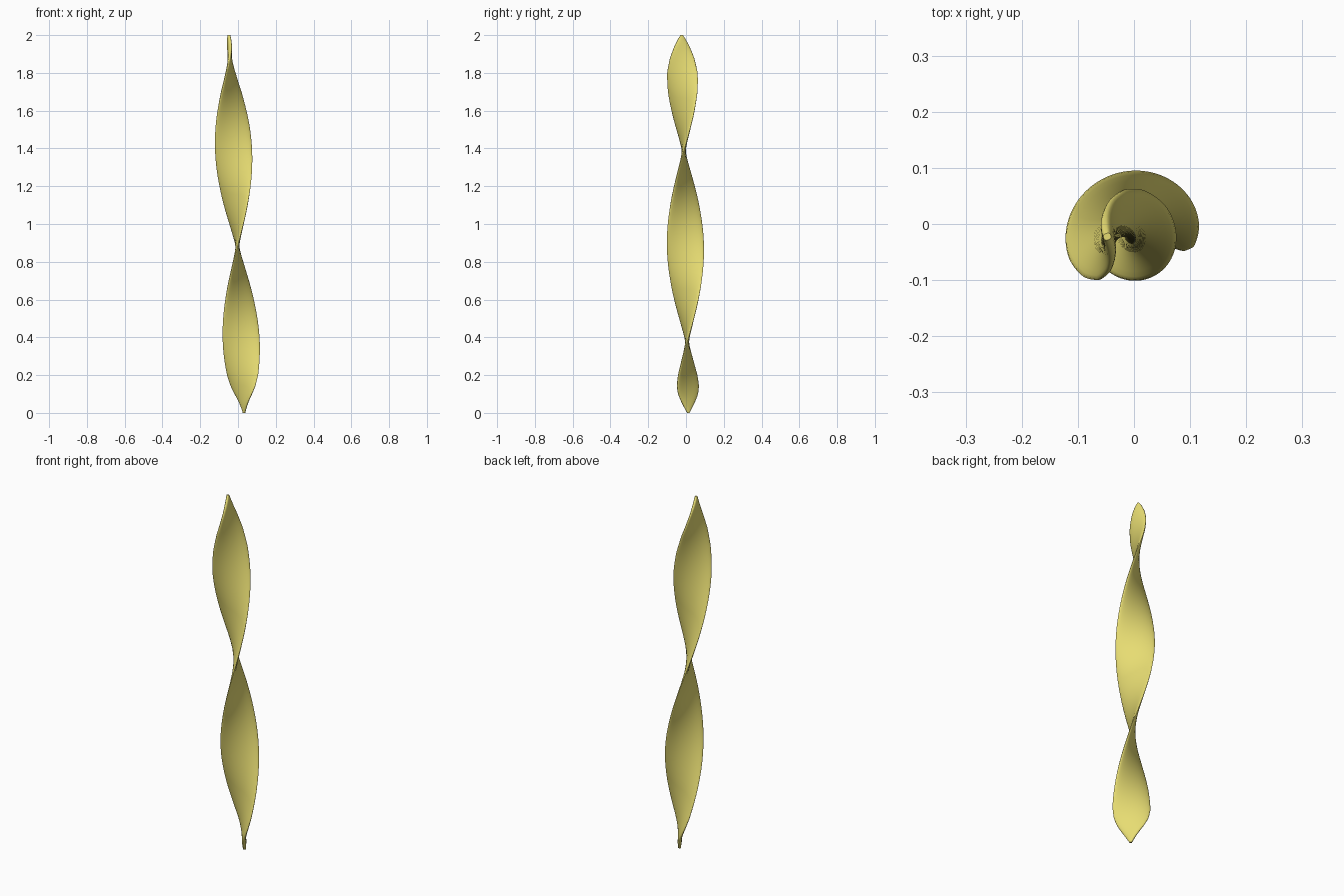
import bpy, bmesh
from math import sin, cos, pi, radians, copysign

if "Cube" in bpy.data.objects:
    bpy.data.objects.remove(bpy.data.objects["Cube"])

RINGS, SIDES = 110, 28
HALF_THICKNESS = 0.011

# Half width of the blade along its height: (z, half width)
PROFILE = [(0, 0.006), (0.05, 0.037), (0.1, 0.069), (0.14, 0.086), (0.2, 0.096),
           (0.35, 0.098), (1.55, 0.098), (1.7, 0.094), (1.8, 0.084),
           (1.88, 0.064), (1.94, 0.041), (1.98, 0.020), (2, 0.006)]


def half_width(z):
    for (z0, w0), (z1, w1) in zip(PROFILE, PROFILE[1:]):
        if z <= z1:
            return w0 + (w1 - w0) * (z - z0) / (z1 - z0)
    return PROFILE[-1][1]


def ring_points(z):
    # Slightly leaning axis, one full turn over the height
    cx, cy = -0.003 - 0.04 * (z - 0.88), -0.003 - 0.0175 * (z - 0.88)
    turn = radians(90 + 178 * (z - 0.88))
    w = half_width(z)
    t = min(HALF_THICKNESS, 0.006 + w * 0.15)
    for i in range(SIDES):
        a = 2 * pi * i / SIDES
        # Flattened oval cross-section with rounded edges
        u = w * copysign(abs(cos(a)) ** 0.8, cos(a))
        v = t * copysign(abs(sin(a)) ** 0.8, sin(a))
        yield (cx + u * cos(turn) - v * sin(turn),
               cy + u * sin(turn) + v * cos(turn), z)


# Twisted blade, lofted ring by ring
bm = bmesh.new()
rings = [[bm.verts.new(p) for p in ring_points(2 * k / RINGS)] for k in range(RINGS + 1)]
for low, high in zip(rings, rings[1:]):
    for i in range(SIDES):
        j = (i + 1) % SIDES
        bm.faces.new((low[i], low[j], high[j], high[i]))
bm.faces.new(rings[0][::-1])
bm.faces.new(rings[-1])

mesh = bpy.data.meshes.new("twisted_blade")
bm.to_mesh(mesh)
bm.free()
blade = bpy.data.objects.new("twisted_blade", mesh)
bpy.context.collection.objects.link(blade)

material = bpy.data.materials.new("pale_yellow")
material.diffuse_color = (0.8, 0.72, 0.17, 1)
material.use_nodes = True
material.node_tree.nodes["Principled BSDF"].inputs["Base Color"].default_value = material.diffuse_color
mesh.materials.append(material)

bpy.context.view_layer.objects.active = blade
blade.select_set(True)
bpy.ops.object.shade_smooth_by_angle(angle=radians(50))
